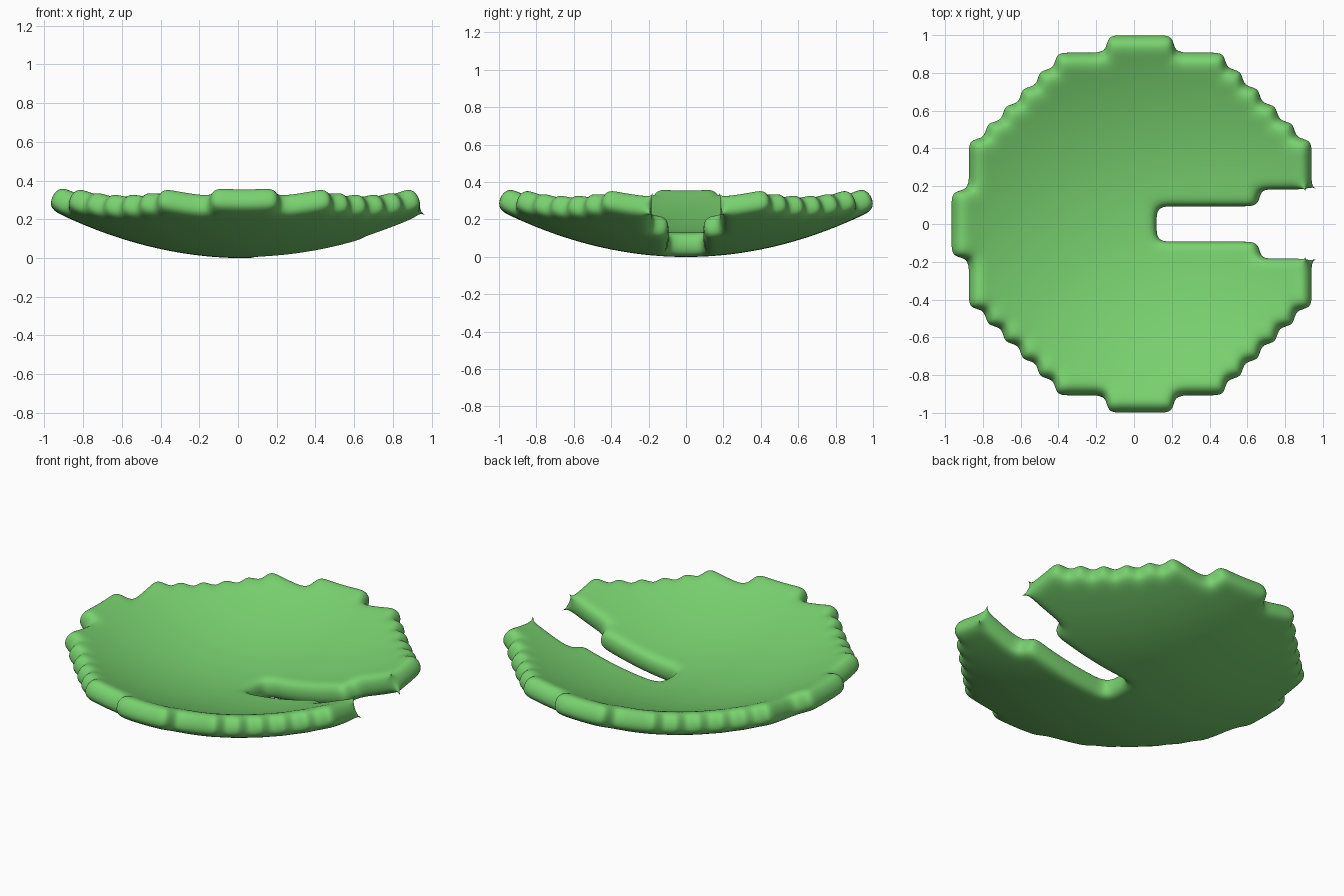
import bpy, bmesh
from mathutils import Vector

if "Cube" in bpy.data.objects:
    bpy.data.objects.remove(bpy.data.objects["Cube"])

CELL = 0.093       # grid square size
CX = 0.033         # x of the bowl centre
BOWL = 0.25        # bowl curvature
THICK = 0.13
# half height of the stepped disc, in cells, for each column outward
COLUMN = [11, 11, 10, 10, 10, 9, 8, 7, 6, 5, 2]


def is_leaf(i, j):
    """True when the grid square lies in the disc and outside the slit."""
    col = i if i >= 0 else -1 - i
    row = j if j >= 0 else -1 - j
    if row >= COLUMN[col]:
        return False
    slit = 0 if i < 1 else (1 if i < 7 else 2)
    return row >= slit


def point(i, j, top):
    """Grid corner on the bowl; the upper layer is offset along the normal."""
    x, y = i * CELL, j * CELL
    p = Vector((x + CX, y, BOWL * (x * x + y * y) - 0.002))
    if top:
        p += Vector((-2 * BOWL * x, -2 * BOWL * y, 1)).normalized() * THICK
    return p


bm = bmesh.new()
crease = bm.verts.layers.float.new("crease_vert")
verts = {}


def vert(i, j, top):
    key = (i, j, top)
    if key not in verts:
        v = bm.verts.new(point(i, j, top))
        if i == 10 and abs(j) == 2:      # pointed tips at the slit mouth
            v[crease] = 1.0
        verts[key] = v
    return verts[key]


# upper and lower skins plus the rim walls
for i in range(-11, 11):
    for j in range(-11, 11):
        if not is_leaf(i, j):
            continue
        ring = [(i, j), (i + 1, j), (i + 1, j + 1), (i, j + 1)]
        bm.faces.new([vert(a, b, True) for a, b in ring])
        bm.faces.new([vert(a, b, False) for a, b in reversed(ring)])
        for k, (di, dj) in enumerate([(0, -1), (1, 0), (0, 1), (-1, 0)]):
            ni, nj = i + di, j + dj
            if -11 <= ni < 11 and -11 <= nj < 11 and is_leaf(ni, nj):
                continue
            a, b = ring[k], ring[(k + 1) % 4]
            bm.faces.new([vert(*a, False), vert(*b, False),
                          vert(*b, True), vert(*a, True)])
for f in bm.faces:
    f.smooth = True

mesh = bpy.data.meshes.new("lily_pad")
bm.to_mesh(mesh)
bm.free()
pad = bpy.data.objects.new("lily_pad", mesh)
bpy.context.collection.objects.link(pad)

# rounded rim
sub = pad.modifiers.new("smooth", 'SUBSURF')
sub.levels = sub.render_levels = 3

green = bpy.data.materials.new("leaf_green")
green.diffuse_color = (0.19, 0.64, 0.16, 1)
green.use_nodes = True
green.node_tree.nodes["Principled BSDF"].inputs["Base Color"].default_value = green.diffuse_color
mesh.materials.append(green)
